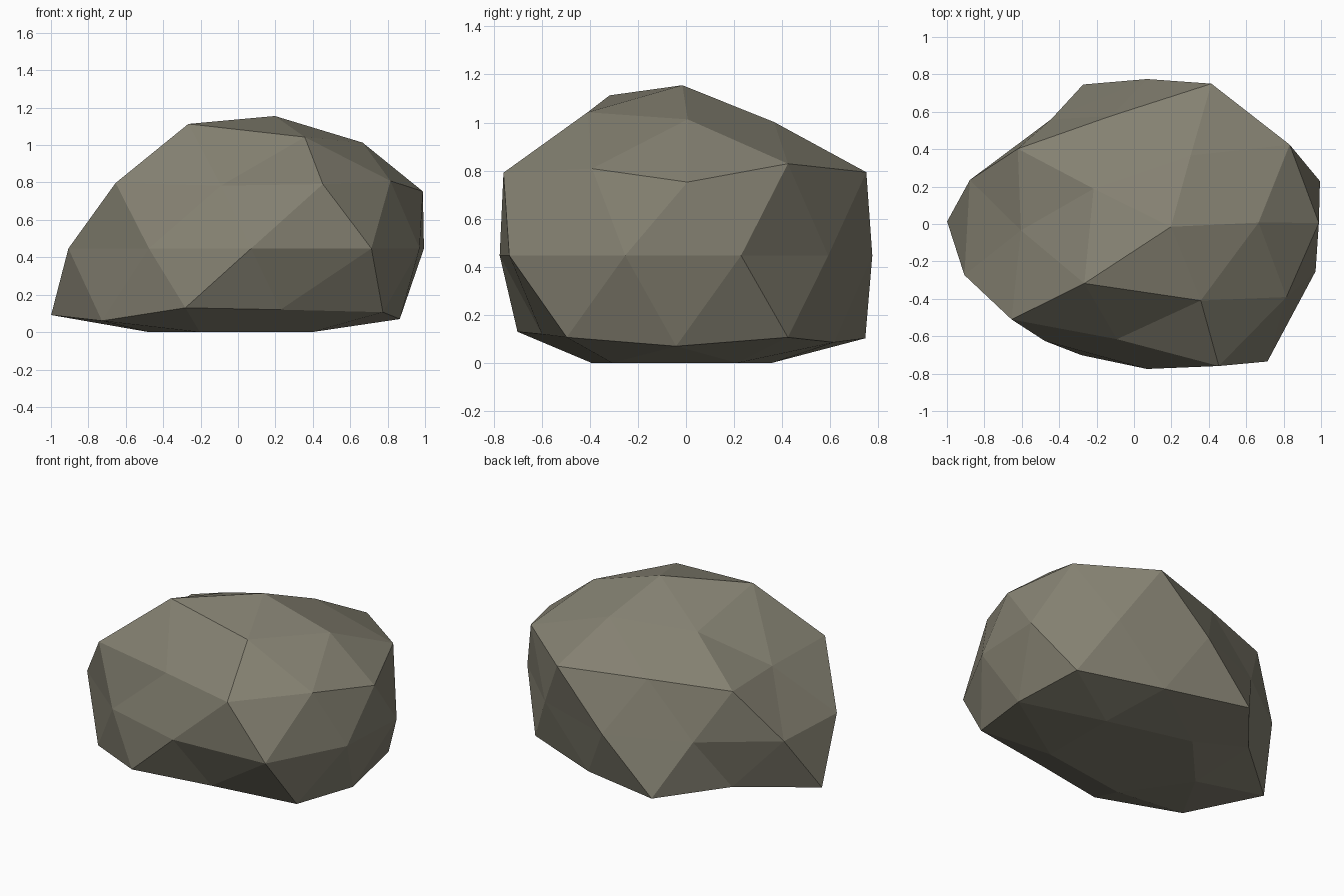
import bpy, bmesh, math

if "Cube" in bpy.data.objects:
    bpy.data.objects.remove(bpy.data.objects["Cube"])

# Stone colour
mat = bpy.data.materials.new("grey_brown_stone")
mat.diffuse_color = (0.23, 0.217, 0.165, 1)
mat.use_nodes = True
mat.node_tree.nodes["Principled BSDF"].inputs["Base Color"].default_value = mat.diffuse_color

# Lump size per ring of the ball, top to bottom, anticlockwise from +x
RADII = [
    .814,
    .765, .75, .71, .90, .805,
    .835, .74, .70, .735, .79,
    .785, .89, .83, .90, .885,
    .79, .75, .79, .71, .81, .835, .755, .76, .89, .77,
    .875, .885, .914, .815, .875,
    .825, .79, .72, .845, .715,
    .80, .73, .70, .77, .87,
    .80,
]
WIDTH, HEIGHT = 1.23, 0.87      # stretch relative to depth
CX, CY, CZ = 0.07, -0.015, 0.447  # centre of the lump
LEAN, TWIST = 0.18, 0.08        # sideways lean and twist per unit of height


def ring_order(v):
    angle = round(math.degrees(math.atan2(v.co.y, v.co.x))) % 360
    return (-round(v.co.z, 2), angle)


# Boulder: lumpy low-poly ball, leaned, twisted and cut flat underneath
bm = bmesh.new()
bmesh.ops.create_icosphere(bm, subdivisions=2, radius=1)
for v, r in zip(sorted(bm.verts, key=ring_order), RADII):
    p = v.co.normalized() * r
    x, y, z = p.x * WIDTH, p.y, p.z * HEIGHT
    c, s = math.cos(TWIST * z), math.sin(TWIST * z)
    v.co = (CX + LEAN * z + x * c - y * s,
            CY + x * s + y * c,
            max(0.0, CZ + z))
bmesh.ops.recalc_face_normals(bm, faces=bm.faces)

mesh = bpy.data.meshes.new("boulder")
bm.to_mesh(mesh)
bm.free()
mesh.materials.append(mat)
boulder = bpy.data.objects.new("boulder", mesh)
bpy.context.collection.objects.link(boulder)
